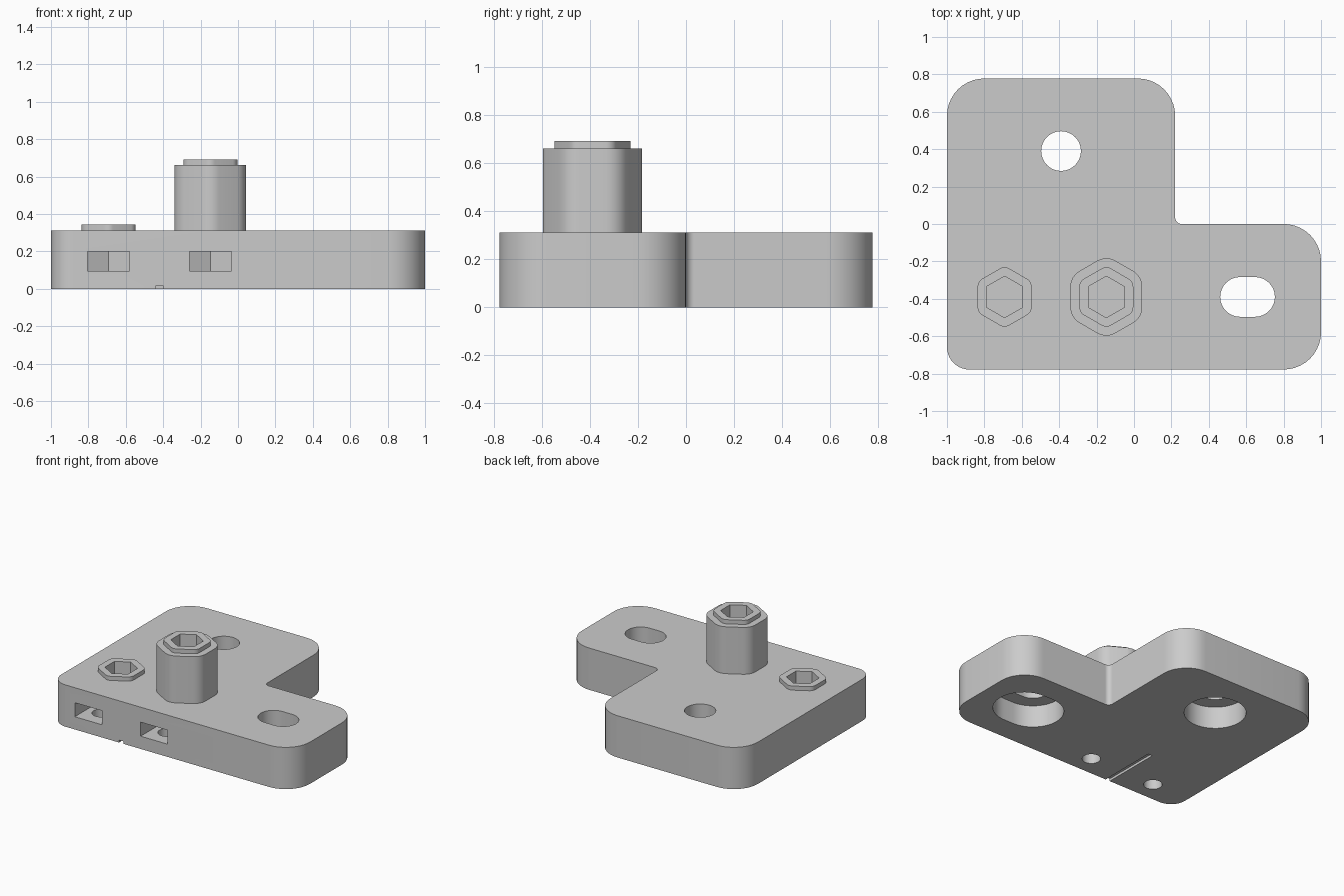
import bpy, bmesh, math
from mathutils import Vector

if "Cube" in bpy.data.objects:
    bpy.data.objects.remove(bpy.data.objects["Cube"], do_unlink=True)

grey = bpy.data.materials.new("plain_grey")
grey.use_nodes = True
COLOUR = (0.6, 0.6, 0.6, 1)
grey.diffuse_color = COLOUR
grey.node_tree.nodes["Principled BSDF"].inputs["Base Color"].default_value = COLOUR


def rounded(corners, steps=10):
    """Outline from (x, y, radius) corners, with arcs at the rounded ones."""
    points = []
    for i, (x, y, r) in enumerate(corners):
        p = Vector((x, y))
        if r == 0:
            points.append(p)
            continue
        u = (Vector(corners[i - 1][:2]) - p).normalized()
        v = (Vector(corners[(i + 1) % len(corners)][:2]) - p).normalized()
        half = u.angle(v) / 2
        centre = p + (u + v).normalized() * r / math.sin(half)
        start = (p + u * r / math.tan(half) - centre).normalized()
        end = (p + v * r / math.tan(half) - centre).normalized()
        for k in range(steps + 1):
            points.append(centre + start.slerp(end, k / steps).normalized() * r)
    return points


def hexagon(x, y, apothem, r=0):
    """Hexagon with corners toward front and back."""
    size = apothem / math.cos(math.pi / 6)
    return rounded([(x + size * math.sin(k * math.pi / 3),
                     y + size * math.cos(k * math.pi / 3), r) for k in range(6)], 6)


def slot(x, y, half, r, steps=24):
    """Circle, stretched along x by half on each side."""
    points = []
    for side in (1, -1):
        for k in range(steps + (1 if half else 0)):
            a = math.pi * (k / steps - 0.5)
            points.append(Vector((x + side * (half + r * math.cos(a)),
                                  y + side * r * math.sin(a))))
    return points


def rectangle(x0, x1, y0, y1):
    return [Vector(p) for p in ((x0, y0), (x1, y0), (x1, y1), (x0, y1))]


def prism(name, outline, z0, z1):
    bm = bmesh.new()
    base = bm.faces.new([bm.verts.new((p.x, p.y, z0)) for p in outline])
    side = bmesh.ops.extrude_face_region(bm, geom=[base])["geom"]
    top = [g for g in side if isinstance(g, bmesh.types.BMVert)]
    bmesh.ops.translate(bm, verts=top, vec=(0, 0, z1 - z0))
    bmesh.ops.recalc_face_normals(bm, faces=bm.faces)
    mesh = bpy.data.meshes.new(name)
    bm.to_mesh(mesh)
    bm.free()
    mesh.materials.append(grey)
    obj = bpy.data.objects.new(name, mesh)
    bpy.context.collection.objects.link(obj)
    return obj


def cut(obj, outline, z0, z1):
    cutter = prism("cutter", outline, z0, z1)
    cutter.hide_render = True
    mod = obj.modifiers.new("cut", "BOOLEAN")
    mod.operation, mod.solver, mod.object = "DIFFERENCE", "EXACT", cutter
    bpy.context.view_layer.objects.active = obj
    bpy.ops.object.modifier_apply(modifier=mod.name)
    bpy.data.objects.remove(cutter, do_unlink=True)


TOP, ROW, HEX, RIM = 0.312, -0.39, 0.096, 0.048
LOW_X, TALL_X = -0.692, -0.148

# L-shaped plate
plate = prism("base_plate", rounded([
    (-1, -0.778, 0.12), (1, -0.778, 0.2), (1, 0, 0.2),
    (0.22, 0, 0.035), (0.22, 0.778, 0.2), (-1, 0.778, 0.2)]), 0, TOP)

# Mounting holes with wide counterbores underneath
for x, y, half in ((-0.39, 0.39, 0), (0.607, ROW, 0.04)):
    cut(plate, slot(x, y, half, 0.106), -0.1, 0.5)
    cut(plate, slot(x, y, half, 0.21), -0.1, 0.165)

parts = [plate]
for x, name in ((LOW_X, "low"), (TALL_X, "tall")):
    # Nut pocket open to the front, and its screw hole from below
    tip, shoulder = -0.505, -0.565
    pocket = rectangle(x - 0.112, x + 0.112, -0.9, shoulder)
    pocket.insert(3, Vector((x, tip)))
    cut(plate, pocket, 0.095, 0.2)
    cut(plate, slot(x, -0.626, 0, 0.063), -0.1, 0.15)
    # Hexagonal socket down into the plate
    cut(plate, hexagon(x, ROW, HEX), 0.21, 0.5)
    # Boss, with a raised sleeve on the tall one
    foot = TOP
    if name == "tall":
        foot = 0.662
        sleeve = prism("tall_sleeve", hexagon(x, ROW, HEX + 2 * RIM, 2 * RIM), TOP, foot)
        cut(sleeve, hexagon(x, ROW, HEX), 0, 1)
        parts.append(sleeve)
    rim = prism(name + "_socket_rim", hexagon(x, ROW, HEX + RIM, RIM), foot, foot + 0.031)
    cut(rim, hexagon(x, ROW, HEX), 0, 1)
    parts.append(rim)

# Thin groove under the front edge
cut(plate, rectangle(-0.438, -0.402, -0.9, -0.33), -0.1, 0.018)

# Smooth curved walls, keep edges sharp
bpy.ops.object.select_all(action="DESELECT")
for obj in parts:
    obj.select_set(True)
bpy.context.view_layer.objects.active = plate
bpy.ops.object.shade_smooth_by_angle(angle=math.radians(25))
